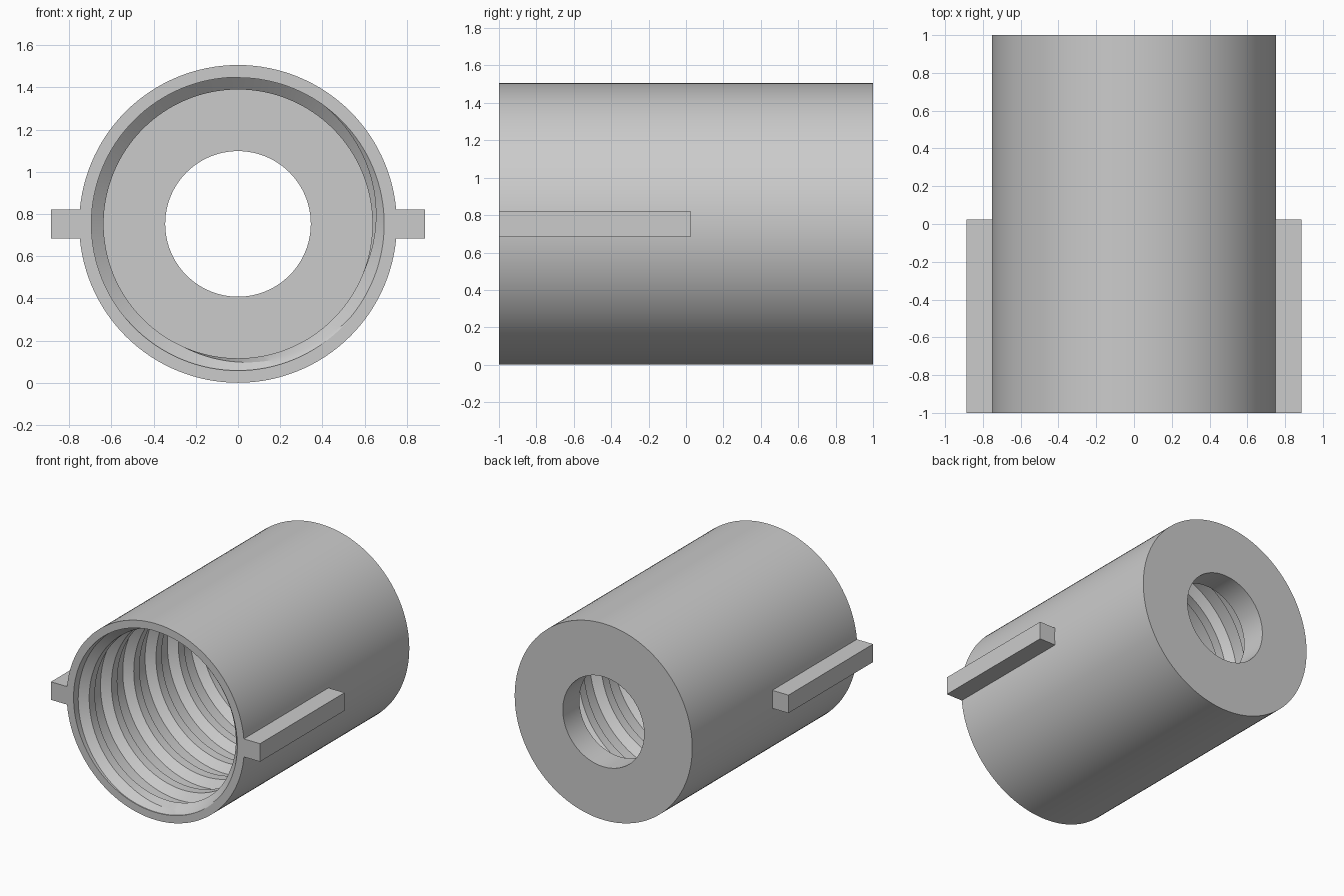
import bpy, bmesh, math

cube = bpy.data.objects.get("Cube")
if cube:
    bpy.data.objects.remove(cube, do_unlink=True)

SEGS = 128
RADIUS = 0.753          # outer radius, also the axis height
BORE, CREST, HOLE = 0.695, 0.637, 0.345
FLOOR = 0.8             # inner face of the back wall
PITCH = 0.27

grey = bpy.data.materials.new("plain grey")
grey.use_nodes = True
grey.diffuse_color = (0.6, 0.6, 0.6, 1)
grey.node_tree.nodes["Principled BSDF"].inputs["Base Color"].default_value = grey.diffuse_color


def finish(name, bm):
    bmesh.ops.recalc_face_normals(bm, faces=bm.faces)
    mesh = bpy.data.meshes.new(name)
    bm.to_mesh(mesh)
    bm.free()
    mesh.materials.append(grey)
    ob = bpy.data.objects.new(name, mesh)
    bpy.context.collection.objects.link(ob)
    bpy.ops.object.select_all(action='DESELECT')
    ob.select_set(True)
    bpy.context.view_layer.objects.active = ob
    bpy.ops.object.shade_smooth_by_angle(angle=math.radians(30))
    return ob


def around(bm, r, y, angle):
    return bm.verts.new((r * math.sin(angle), y, RADIUS + r * math.cos(angle)))


def skin(bm, sections, loop):
    """Join neighbouring closed cross-sections with quads."""
    pairs = list(zip(sections, sections[1:]))
    if loop:
        pairs.append((sections[-1], sections[0]))
    for a, b in pairs:
        for i in range(len(a)):
            j = (i + 1) % len(a)
            bm.faces.new((a[i], a[j], b[j], b[i]))


# Sleeve: wide bore from the front, smaller hole through the back wall
bm = bmesh.new()
profile = [(BORE, -1), (RADIUS, -1), (RADIUS, 1), (HOLE, 1), (HOLE, FLOOR), (BORE, FLOOR)]
sections = [[around(bm, r, y, math.tau * s / SEGS) for r, y in profile] for s in range(SEGS)]
skin(bm, sections, True)
finish("sleeve", bm)

# Internal thread: trapezoid ridge along a helix, chamfered at the mouth
bm = bmesh.new()
ridge = [(BORE + 0.006, -0.09), (CREST, -0.035), (CREST, 0.035), (BORE + 0.006, 0.09)]
start, end = -1.06, 0.86
steps = int((end - start) / PITCH * SEGS)
sections = []
for s in range(steps + 1):
    centre = start + PITCH * s / SEGS
    section = []
    for r, dy in ridge:
        y = min(max(centre + dy, -0.998), FLOOR + 0.002)
        section.append(around(bm, max(r, BORE - (y + 1)), y, math.tau * s / SEGS))
    sections.append(section)
skin(bm, sections, False)
bm.faces.new(sections[0])
bm.faces.new(sections[-1])
finish("internal_thread", bm)

# Side keys along the front half
for side, name in ((1, "left_key"), (-1, "right_key")):
    bm = bmesh.new()
    bmesh.ops.create_cube(bm, size=1)
    inner, outer, back = 0.72, 0.887, 0.025
    bmesh.ops.scale(bm, vec=(outer - inner, back + 1, 0.138), verts=bm.verts)
    bmesh.ops.translate(bm, vec=(side * (inner + outer) / 2, (back - 1) / 2, RADIUS), verts=bm.verts)
    finish(name, bm)
